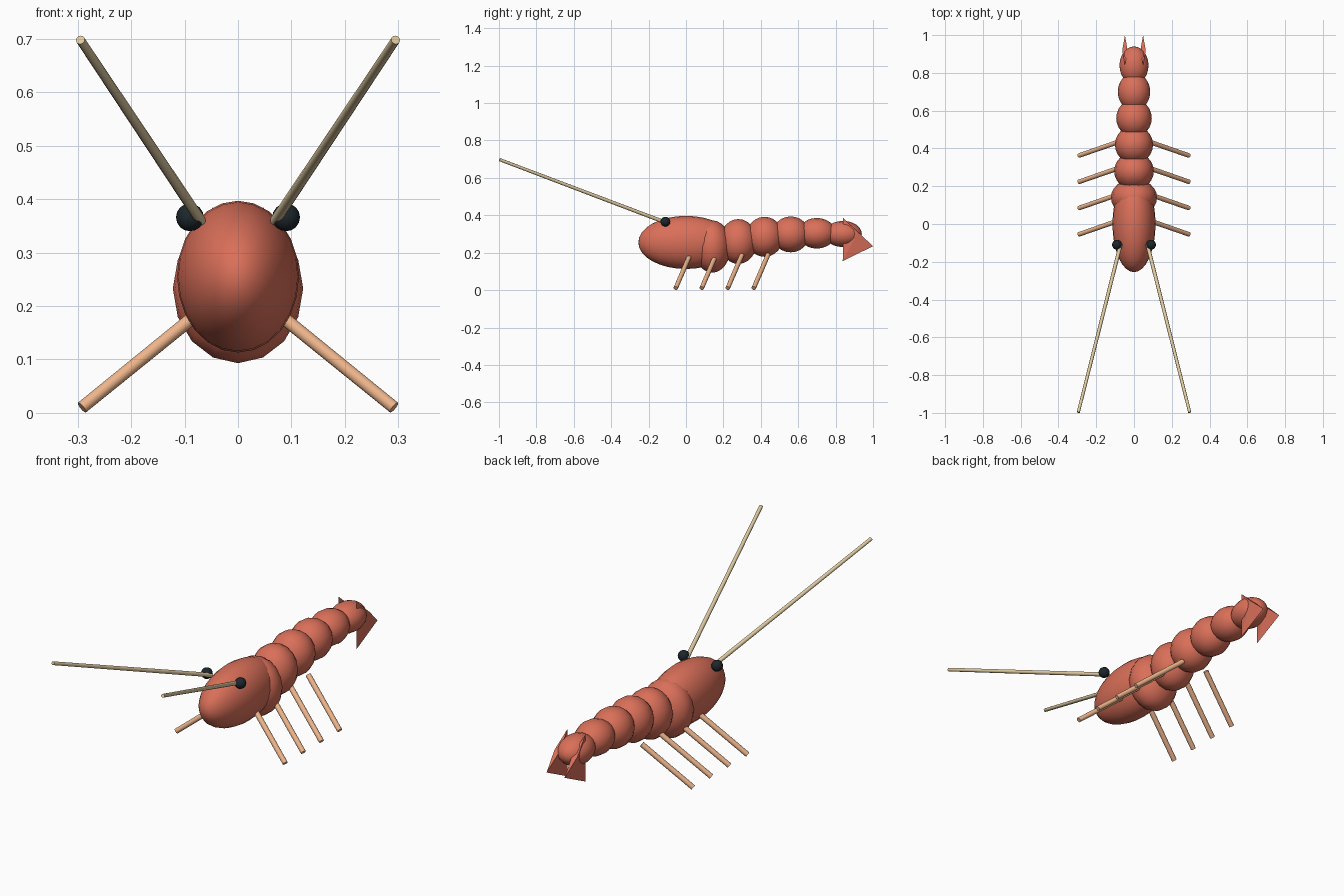
import bpy, bmesh
from math import pi
from mathutils import Vector

if "Cube" in bpy.data.objects:
    bpy.data.objects.remove(bpy.data.objects["Cube"])


def material(name, rgb):
    m = bpy.data.materials.new(name)
    m.diffuse_color = (*rgb, 1)
    m.use_nodes = True
    m.node_tree.nodes["Principled BSDF"].inputs["Base Color"].default_value = m.diffuse_color
    return m


SHELL = material("shell", (0.70, 0.16, 0.10))
LEG = material("leg_peach", (0.85, 0.46, 0.26))
FEELER = material("feeler_tan", (0.75, 0.60, 0.36))
EYE = material("eye_black", (0.012, 0.02, 0.025))


def ellipsoid(name, centre, radii, mat, segments=16, rings=12):
    # poles run along y so the cross-section is a regular ring
    bpy.ops.mesh.primitive_uv_sphere_add(segments=segments, ring_count=rings,
                                         radius=1, rotation=(pi / 2, 0, 0))
    ob = bpy.context.object
    bpy.ops.object.transform_apply(location=False, rotation=True, scale=False)
    ob.name = name
    ob.location = centre
    ob.scale = radii
    ob.data.materials.append(mat)
    bpy.ops.object.shade_smooth()
    return ob


def rod(name, start, end, r1, r2, mat, sides=12):
    a, b = Vector(start), Vector(end)
    d = b - a
    bpy.ops.mesh.primitive_cone_add(vertices=sides, radius1=r1, radius2=r2,
                                    depth=d.length, location=(a + b) / 2)
    ob = bpy.context.object
    ob.name = name
    ob.rotation_euler = d.to_track_quat('Z', 'Y').to_euler()
    ob.data.materials.append(mat)
    bpy.ops.object.shade_smooth_by_angle(angle=0.7)
    return ob


def tail_fin(name, x):
    # squashed four-sided pyramid: diamond base, point facing down
    t = 0.014
    bm = bmesh.new()
    base = [bm.verts.new(p) for p in ((x, 0.84, 0.385), (x + t, 0.92, 0.31),
                                      (x, 1.0, 0.235), (x - t, 0.92, 0.31))]
    tip = bm.verts.new((x, 0.838, 0.155))
    bm.faces.new(base)
    for i in range(4):
        bm.faces.new((base[i], base[(i + 1) % 4], tip))
    bmesh.ops.recalc_face_normals(bm, faces=bm.faces)
    me = bpy.data.meshes.new(name)
    bm.to_mesh(me)
    bm.free()
    me.materials.append(SHELL)
    bpy.context.collection.objects.link(bpy.data.objects.new(name, me))


# head shell
ellipsoid("carapace", (0, 0, 0.255), (0.114, 0.255, 0.142), SHELL, 24, 16)

# abdomen segments: centre z, half width, half height
rings = [(0.233, 0.122, 0.14), (0.26, 0.105, 0.12), (0.285, 0.101, 0.107),
         (0.298, 0.094, 0.096), (0.304, 0.086, 0.082), (0.300, 0.077, 0.070)]
for i, (z, w, h) in enumerate(rings):
    ellipsoid(f"abdomen_segment_{i + 1}", (0, 0.14 * (i + 1), z), (w, 0.1, h), SHELL)

# mirrored parts
for s, side in ((-1, "left"), (1, "right")):
    ellipsoid(f"eye_{side}", (s * 0.09, -0.11, 0.366), (0.026,) * 3, EYE)
    rod(f"antenna_{side}", (s * 0.07, -0.105, 0.36), (s * 0.295, -0.997, 0.698),
        0.010, 0.0085, FEELER)
    for i in range(4):
        y = 0.139 * i
        rod(f"leg_{side}_{i + 1}", (s * 0.07, y + 0.022, 0.19),
            (s * 0.292, y - 0.055, 0.010), 0.0125, 0.012, LEG)
    tail_fin(f"tail_fin_{side}", s * 0.048)
